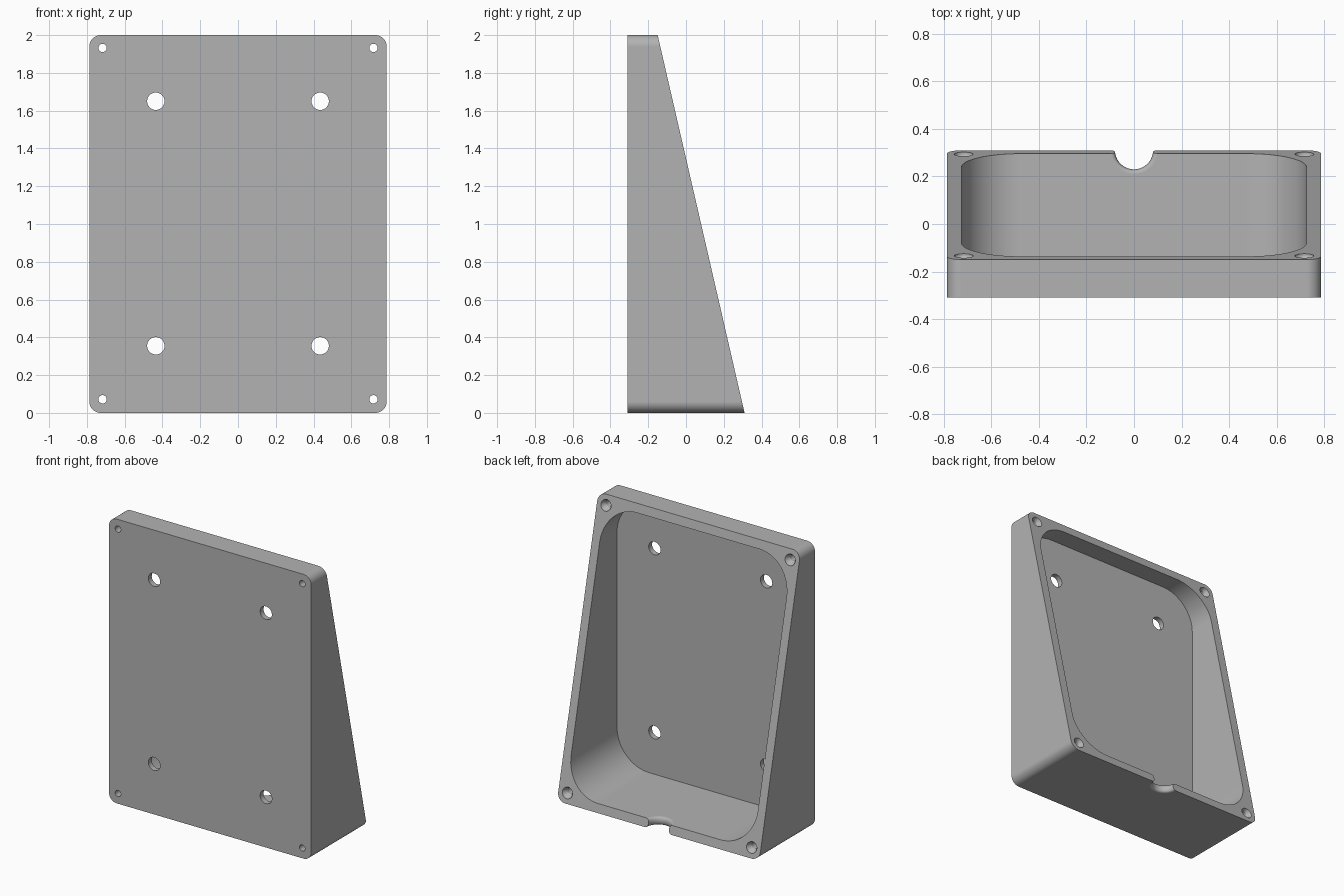
import bpy, bmesh, math
from mathutils import Matrix

cube = bpy.data.objects.get("Cube")
if cube:
    bpy.data.objects.remove(cube, do_unlink=True)

grey = bpy.data.materials.new("plain grey")
grey.use_nodes = True
GREY = (0.45, 0.45, 0.45, 1)
grey.diffuse_color = GREY
grey.node_tree.nodes["Principled BSDF"].inputs["Base Color"].default_value = GREY

HALF_W, HEIGHT, FRONT, BACK, TOP_BACK = 0.787, 2.0, -0.31, 0.31, -0.15
WALL, FLOOR = 0.06, 0.038


def slope_y(z):
    """Depth of the sloping rear face at a given height."""
    return BACK + (TOP_BACK - BACK) * z / HEIGHT


def finish(name, bm):
    bmesh.ops.recalc_face_normals(bm, faces=bm.faces)
    mesh = bpy.data.meshes.new(name)
    bm.to_mesh(mesh)
    bm.free()
    mesh.materials.append(grey)
    obj = bpy.data.objects.new(name, mesh)
    bpy.context.collection.objects.link(obj)
    return obj


def rounded_prism(name, half_w, z0, z1, radius, y_front, rear, steps=16):
    """Rounded rectangle in xz, drawn back to rear(z)."""
    bm = bmesh.new()
    outline = []
    corners = [(1, z1 - radius), (-1, z1 - radius), (-1, z0 + radius), (1, z0 + radius)]
    for quarter, (side, cz) in enumerate(corners):
        for i in range(steps + 1):
            a = (quarter + i / steps) * math.pi / 2
            outline.append((side * (half_w - radius) + radius * math.cos(a),
                            cz + radius * math.sin(a)))
    front = [bm.verts.new((x, y_front, z)) for x, z in outline]
    back = [bm.verts.new((x, rear(z), z)) for x, z in outline]
    bm.faces.new(front)
    bm.faces.new(back)
    for i in range(len(front)):
        j = (i + 1) % len(front)
        bm.faces.new((front[i], front[j], back[j], back[i]))
    return finish(name, bm)


def lathe(name, profile, matrix, sides=40):
    """Closed solid from (radius, height) rings around its own z axis."""
    bm = bmesh.new()
    rings = [[bm.verts.new((r * math.cos(k * math.tau / sides),
                            r * math.sin(k * math.tau / sides), h))
              for k in range(sides)] for r, h in profile]
    for low, high in zip(rings, rings[1:]):
        for k in range(sides):
            n = (k + 1) % sides
            bm.faces.new((low[k], low[n], high[n], high[k]))
    bm.faces.new(rings[0])
    bm.faces.new(rings[-1])
    bm.transform(matrix)
    return finish(name, bm)


def along_y(x, y, z):
    return Matrix.Translation((x, y, z)) @ Matrix.Rotation(-math.pi / 2, 4, "X")


# Wedge body and its cavity
body = rounded_prism("wedge_housing", HALF_W, 0, HEIGHT, 0.06, FRONT, slope_y)
cutters = [rounded_prism("cavity_cutter", HALF_W - WALL, WALL, HEIGHT - WALL, 0.25,
                         FRONT + FLOOR, lambda z: 0.6)]

for side in (-1, 1):
    # Mounting holes through the front plate
    for z in (0.355, 1.65):
        cutters.append(lathe("mounting_hole_cutter", [(0.046, -0.1), (0.046, 0.1)],
                             along_y(side * 0.435, FRONT, z)))
    # Corner screw holes, countersunk into the sloping rim
    for z in (0.072, 1.932):
        rim = slope_y(z)
        profile = [(0.022, FRONT - rim - 0.1), (0.022, -0.03), (0.04, 0), (0.04, 0.1)]
        cutters.append(lathe("screw_hole_cutter", profile, along_y(side * 0.717, rim, z)))

# Cable notch in the bottom wall, flared at both ends
flare = [(0.08 + 0.02 * (1 - math.cos(math.asin(t / 6))), WALL / 2 * (1 + t / 6))
         for t in range(-6, 7)]
notch = [(0.1, -0.05)] + flare + [(0.1, 0.12)]
cutters.append(lathe("cable_notch_cutter", notch, Matrix.Translation((0, BACK, 0))))

# Cut everything and tidy away the cutters
bpy.context.view_layer.objects.active = body
for cutter in cutters:
    cutter.hide_render = True
    mod = body.modifiers.new("cut", "BOOLEAN")
    mod.operation = "DIFFERENCE"
    mod.solver = "EXACT"
    mod.object = cutter
    bpy.ops.object.modifier_apply(modifier=mod.name)
for cutter in cutters:
    bpy.data.objects.remove(cutter, do_unlink=True)

for obj in bpy.context.selected_objects:
    obj.select_set(False)
body.select_set(True)
bpy.ops.object.shade_smooth_by_angle(angle=math.radians(30))
normals = body.modifiers.new("even_shading", "WEIGHTED_NORMAL")
normals.keep_sharp = True
